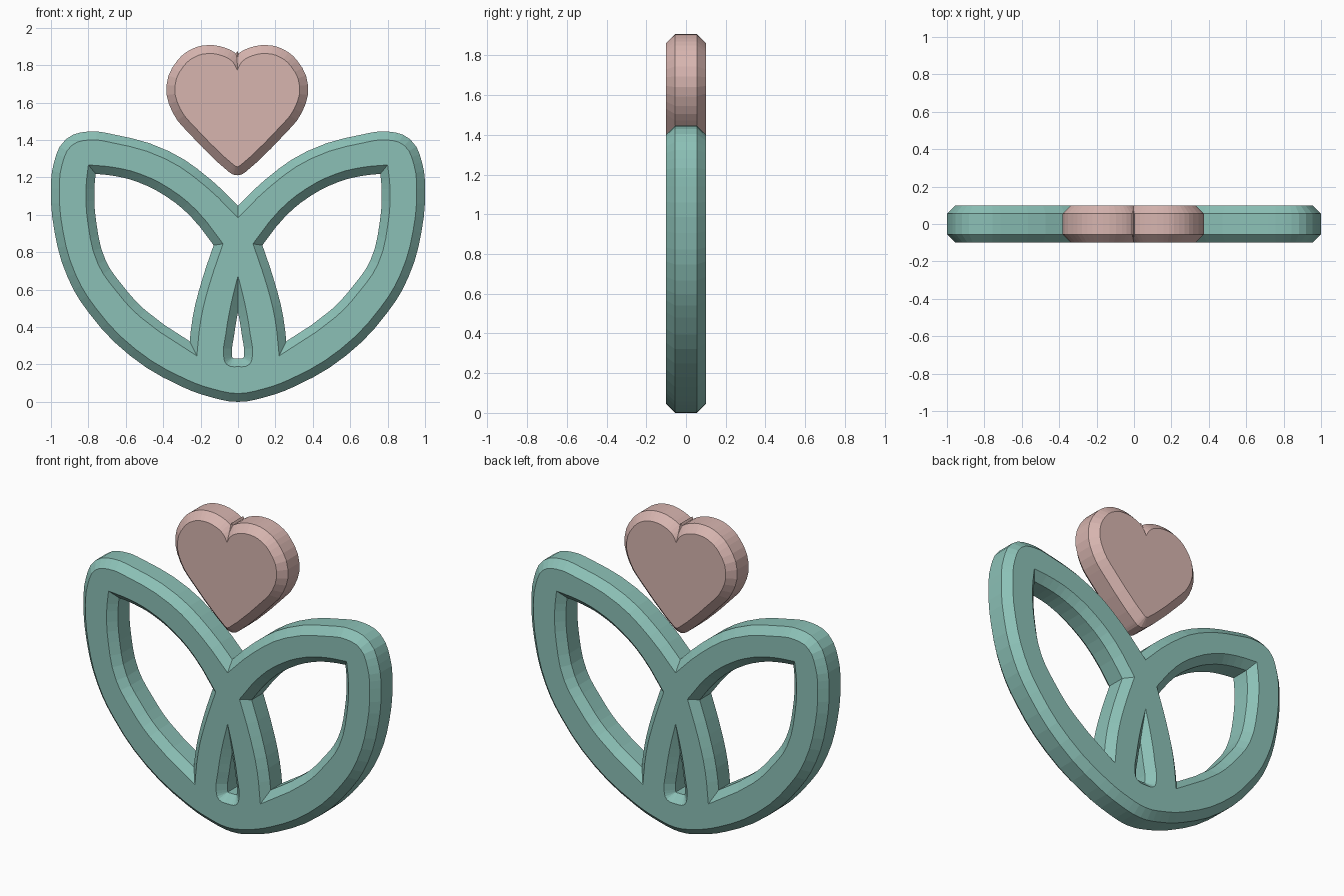
import bpy, bmesh, math

if "Cube" in bpy.data.objects:
    bpy.data.objects.remove(bpy.data.objects["Cube"])


def mirror(pts):
    return [(-p[0], *p[1:]) for p in pts]


def symmetric(half):
    """Close a right-hand half outline whose ends lie on x = 0."""
    return half + mirror(half[-2:0:-1])


def plate(name, outlines, color, shift=0.0):
    """Filled, chamfered plate; points are (x, z) or (x, z, 1) for sharp corners."""
    cu = bpy.data.curves.new(name, 'CURVE')
    cu.dimensions, cu.fill_mode = '2D', 'BOTH'
    cu.extrude, cu.bevel_depth, cu.bevel_resolution = 0.055, 0.045, 0
    cu.resolution_u = 3
    for pts in outlines:
        sp = cu.splines.new('BEZIER')
        sp.bezier_points.add(len(pts) - 1)
        sp.use_cyclic_u, sp.use_smooth = True, False
        for bp, p in zip(sp.bezier_points, pts):
            bp.co = (p[0] + shift, p[1], 0)
            bp.handle_left_type = bp.handle_right_type = 'VECTOR' if len(p) > 2 else 'AUTO'
    ob = bpy.data.objects.new(name, cu)
    bpy.context.collection.objects.link(ob)
    ob.rotation_euler.x = math.pi / 2
    bpy.ops.object.select_all(action='DESELECT')
    ob.select_set(True)
    bpy.context.view_layer.objects.active = ob
    bpy.ops.object.convert(target='MESH')
    bpy.ops.object.transform_apply(location=False, rotation=True, scale=False)
    ob = bpy.context.object
    # weld the caps to the chamfered rim
    bm = bmesh.new()
    bm.from_mesh(ob.data)
    bmesh.ops.remove_doubles(bm, verts=bm.verts, dist=0.0005)
    bmesh.ops.recalc_face_normals(bm, faces=bm.faces)
    for f in bm.faces:
        f.smooth = False
    bm.to_mesh(ob.data)
    bm.free()
    mat = bpy.data.materials.new(name + "_color")
    mat.diffuse_color = (*color, 1)
    mat.use_nodes = True
    mat.node_tree.nodes["Principled BSDF"].inputs["Base Color"].default_value = mat.diffuse_color
    ob.data.materials.clear()
    ob.data.materials.append(mat)
    return ob


# outer rim of the two leaves
rim = symmetric([(0, 0.045), (0.123, 0.066), (0.283, 0.123), (0.55, 0.283),
                 (0.765, 0.508), (0.87, 0.685), (0.936, 0.914), (0.955, 1.14),
                 (0.94, 1.27), (0.89, 1.37), (0.80, 1.4), (0.68, 1.387),
                 (0.39, 1.30), (0.176, 1.155), (0, 0.984, 1)])
# opening inside the right leaf
leaf_hole = [(0.08, 0.845, 1), (0.219, 1.021), (0.364, 1.139), (0.524, 1.219),
             (0.658, 1.253), (0.80, 1.267, 1), (0.813, 1.139), (0.802, 0.952),
             (0.749, 0.738), (0.652, 0.594), (0.524, 0.455), (0.22, 0.246, 1),
             (0.198, 0.444), (0.152, 0.63)]
# small opening between the stems
stem_hole = symmetric([(0, 0.674, 1), (0.04, 0.51), (0.065, 0.364),
                       (0.077, 0.246), (0.06, 0.2), (0, 0.188)])
plate("leaves", [rim, leaf_hole, mirror(leaf_hole), stem_hole], (0.26, 0.53, 0.47))

# heart above the leaves
heart = symmetric([(0, 1.775, 1), (0.025, 1.818), (0.075, 1.849), (0.16, 1.862),
                   (0.225, 1.845), (0.285, 1.797), (0.333, 1.69), (0.305, 1.567),
                   (0.23, 1.472), (0.018, 1.266), (0, 1.257)])
plate("heart", [heart], (0.68, 0.46, 0.43), -0.004)
